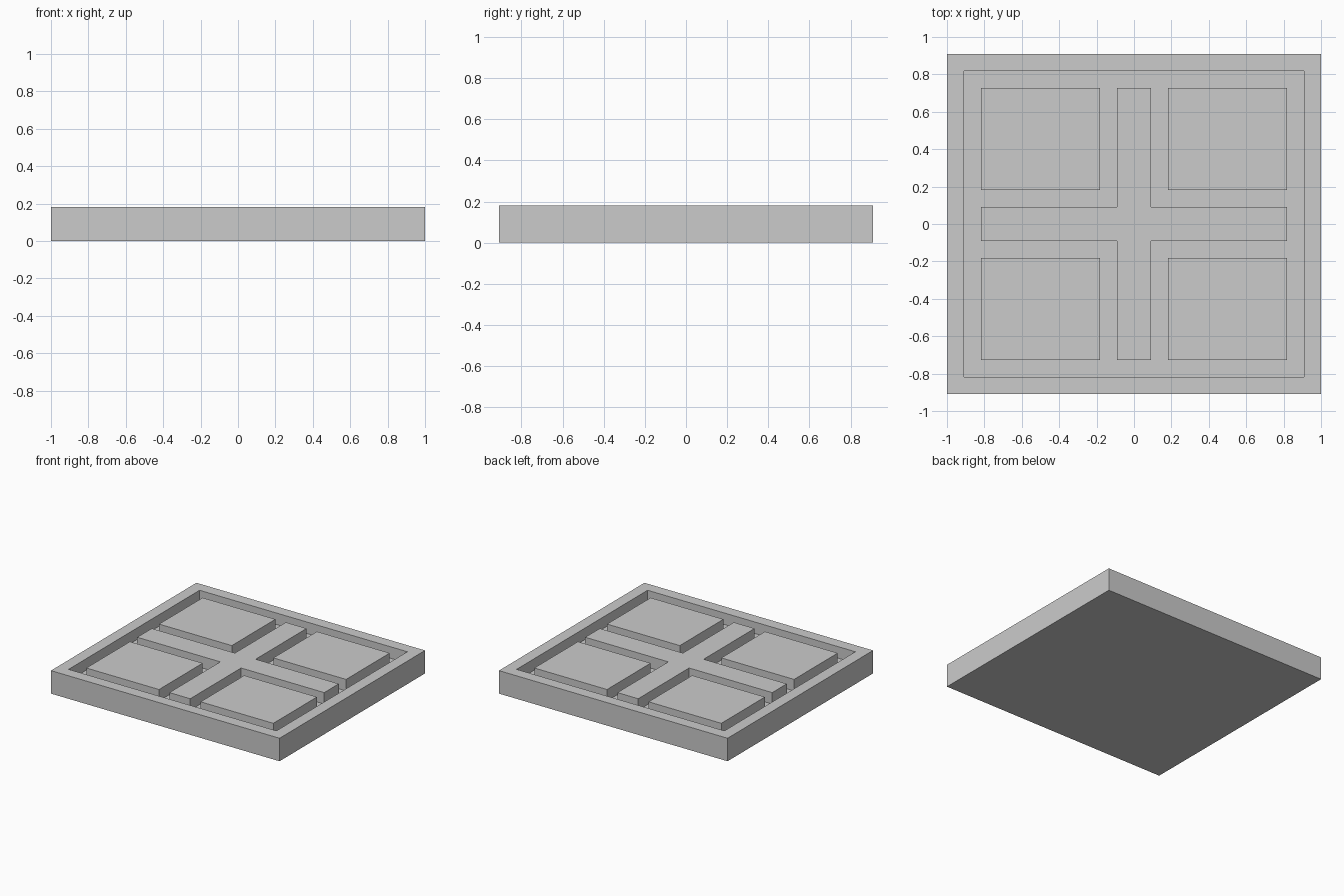
import bpy

if "Cube" in bpy.data.objects:
    bpy.data.objects.remove(bpy.data.objects["Cube"])

U = 1 / 11          # grid unit of the design: 22 x 20 x 2 units
FLOOR, TOP = U, 2 * U


def prism(name, outline, z0, z1):
    """Extrude a closed counter-clockwise outline from z0 to z1."""
    n = len(outline)
    verts = [(x * U, y * U, z) for z in (z0, z1) for x, y in outline]
    faces = [tuple(reversed(range(n))), tuple(range(n, 2 * n))]
    faces += [(i, (i + 1) % n, n + (i + 1) % n, n + i) for i in range(n)]
    mesh = bpy.data.meshes.new(name)
    mesh.from_pydata(verts, [], faces)
    obj = bpy.data.objects.new(name, mesh)
    bpy.context.collection.objects.link(obj)
    return obj


def rect(x0, y0, x1, y1):
    return [(x0, y0), (x1, y0), (x1, y1), (x0, y1)]


# Tray: solid slab with a shallow recess, leaving a raised rim
tray = prism("tray", rect(-11, -10, 11, 10), 0, TOP)
cutter = prism("recess_cutter", rect(-10, -9, 10, 9), FLOOR, TOP + U)
cutter.hide_render = True
cutter.hide_set(True)
cut = tray.modifiers.new("recess", 'BOOLEAN')
cut.operation = 'DIFFERENCE'
cut.solver = 'EXACT'
cut.object = cutter

# Raised cross dividing the recess
prism("raised_cross", [(-9, -1), (-1, -1), (-1, -8), (1, -8), (1, -1), (9, -1),
                       (9, 1), (1, 1), (1, 8), (-1, 8), (-1, 1), (-9, 1)],
      FLOOR, TOP)

# Four raised panels, one per quadrant
for side_x, x0 in (("left", -9), ("right", 2)):
    for side_y, y0 in (("front", -8), ("back", 2)):
        prism(f"panel_{side_y}_{side_x}", rect(x0, y0, x0 + 7, y0 + 6), FLOOR, TOP)
